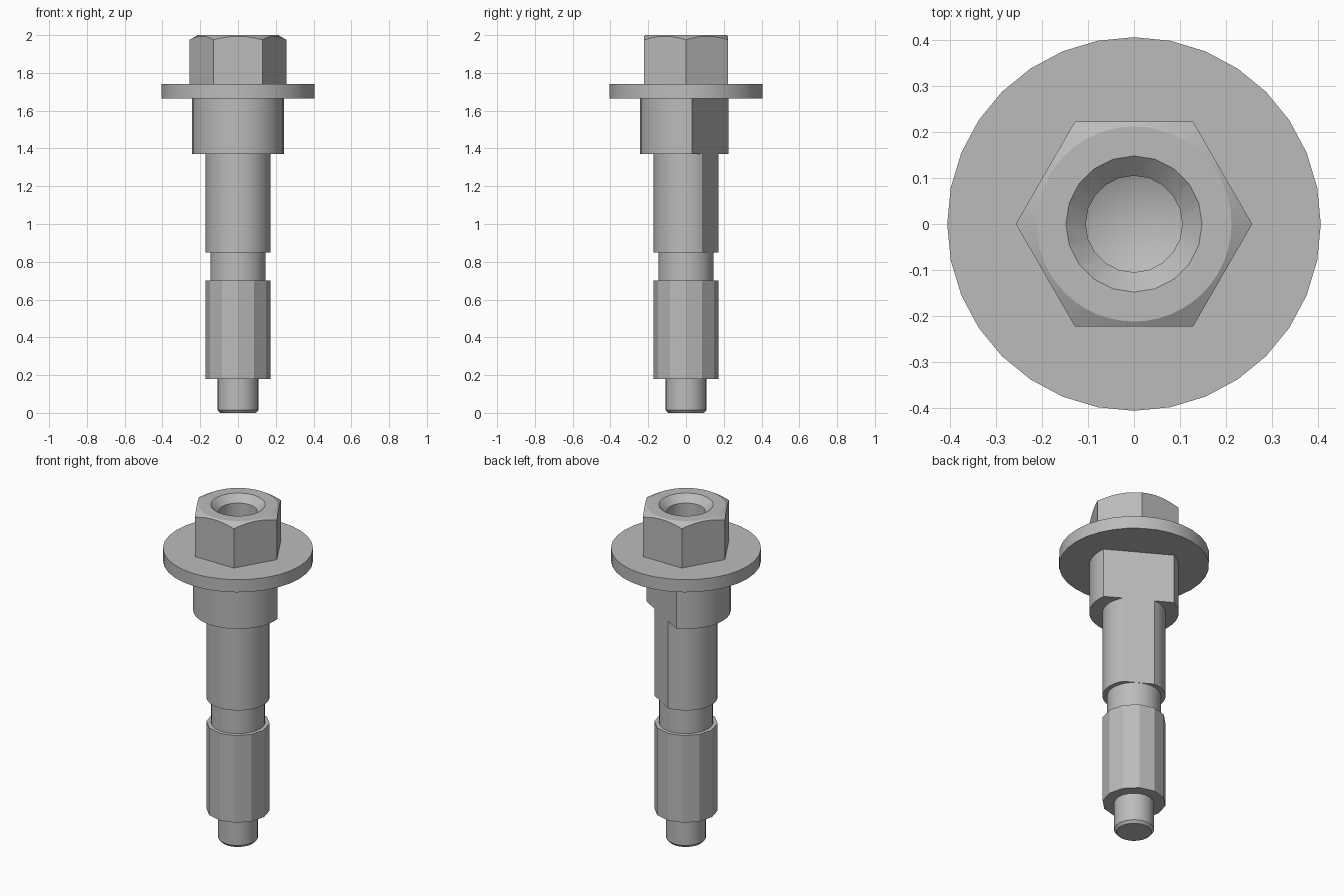
import bpy, bmesh, math
from mathutils import Vector, Matrix

cube = bpy.data.objects.get("Cube")
if cube:
    bpy.data.objects.remove(cube, do_unlink=True)

steel = bpy.data.materials.new("steel_grey")
steel.use_nodes = True
GREY = (0.5, 0.5, 0.5, 1)
steel.diffuse_color = GREY
steel.node_tree.nodes["Principled BSDF"].inputs["Base Color"].default_value = GREY


def turn(name, profile, sides, flat_cut=None):
    """Revolve (radius, height) points around z, optionally slicing off one side."""
    bm = bmesh.new()
    verts = [bm.verts.new((r, 0, z)) for r, z in profile]
    edges = [bm.edges.new(pair) for pair in zip(verts, verts[1:])]
    bmesh.ops.spin(bm, geom=verts + edges, axis=(0, 0, 1), cent=(0, 0, 0),
                   angle=math.tau, steps=sides, use_merge=True)
    bmesh.ops.remove_doubles(bm, verts=bm.verts, dist=1e-5)
    if flat_cut:
        normal = Vector((math.cos(math.radians(60)), math.sin(math.radians(60)), 0))
        cut = bmesh.ops.bisect_plane(bm, geom=bm.verts[:] + bm.edges[:] + bm.faces[:],
                                     plane_co=normal * flat_cut, plane_no=normal,
                                     clear_outer=True)
        rim = [e for e in cut["geom_cut"] if isinstance(e, bmesh.types.BMEdge)]
        bmesh.ops.contextual_create(bm, geom=rim)
    bmesh.ops.recalc_face_normals(bm, faces=bm.faces)
    mesh = bpy.data.meshes.new(name)
    bm.to_mesh(mesh)
    bm.free()
    mesh.materials.append(steel)
    obj = bpy.data.objects.new(name, mesh)
    bpy.context.collection.objects.link(obj)
    return obj


def activate(obj):
    bpy.ops.object.select_all(action="DESELECT")
    obj.select_set(True)
    bpy.context.view_layer.objects.active = obj


def carve(obj, cutter, operation):
    mod = obj.modifiers.new(cutter.name, "BOOLEAN")
    mod.operation = operation
    mod.solver = "EXACT"
    mod.object = cutter
    activate(obj)
    bpy.ops.object.modifier_apply(modifier=mod.name)
    bpy.data.objects.remove(cutter, do_unlink=True)


def rod(name, radius, low, high, sides=32, flat_cut=None):
    return turn(name, [(0, low), (radius, low), (radius, high), (0, high)], sides, flat_cut)


# Hexagonal head: chamfered corners, countersunk bore with a conical bottom
head = rod("hex_head", 0.257, 1.73, 2.0, 6)
chamfer = turn("chamfer", [(0, 1.6), (0.4, 1.6), (0.4, 1.895), (0.212, 2.0), (0, 2.0)], 48)
carve(head, chamfer, "INTERSECT")
bore = turn("bore", [(0, 1.745), (0.105, 1.79), (0.105, 1.96), (0.148, 2.0),
                     (0.159, 2.01), (0, 2.01)], 20)
carve(head, bore, "DIFFERENCE")

parts = [
    head,
    rod("flange", 0.406, 1.665, 1.74),
    # Collar and shaft share one flat
    rod("collar", 0.243, 1.37, 1.67, flat_cut=0.147),
    rod("shaft", 0.171, 0.85, 1.375, flat_cut=0.147),
    rod("neck", 0.146, 0.69, 0.86),
    # Twelve-sided lower grip
    rod("faceted_grip", 0.172, 0.18, 0.7, 12),
    # Tip with a bevelled end
    turn("tip", [(0, 0), (0.095, 0), (0.108, 0.015), (0.108, 0.19), (0, 0.19)], 32),
]

for part in parts:
    activate(part)
    bpy.ops.object.shade_smooth_by_angle(angle=math.radians(25))
